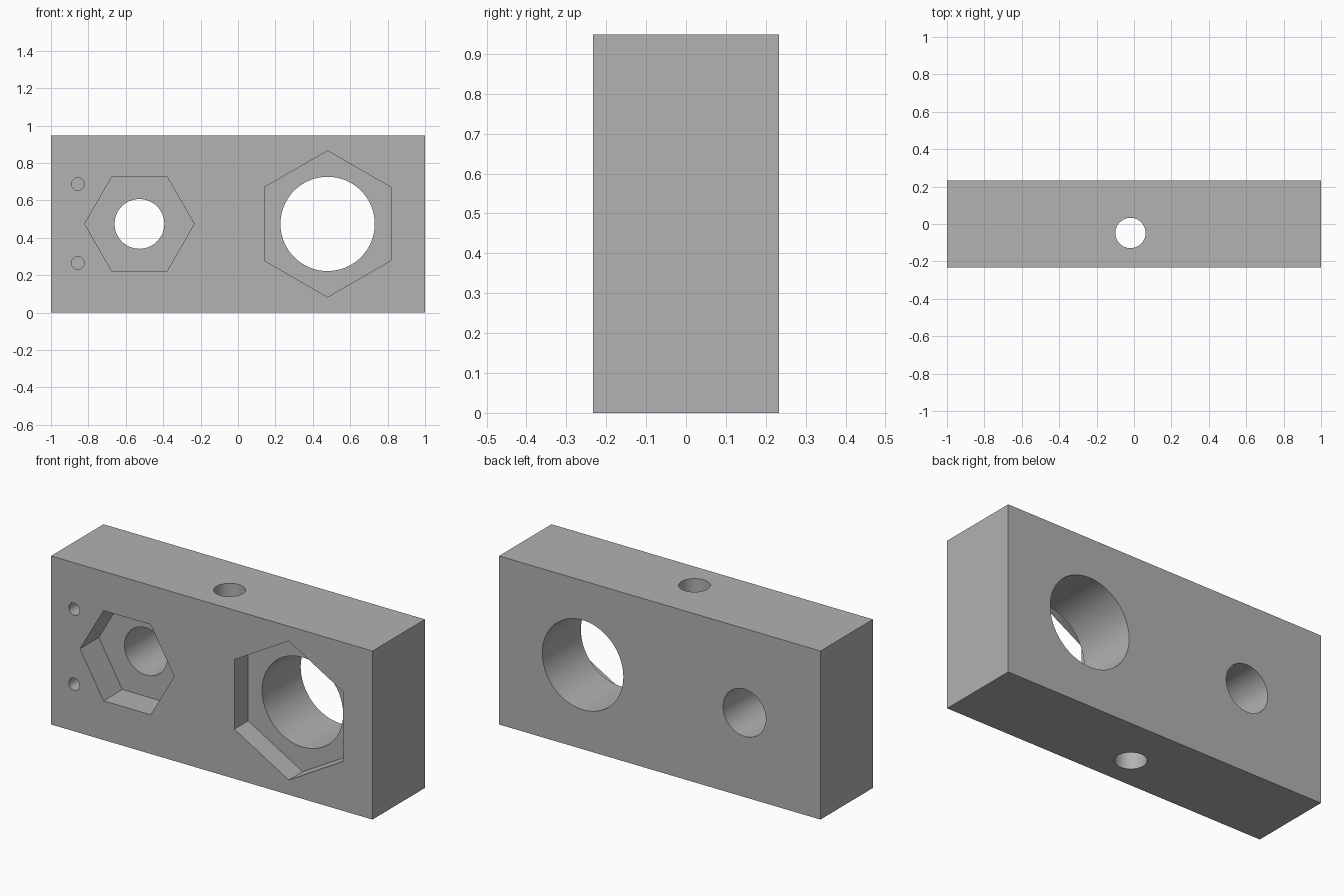
import bpy
import math

if "Cube" in bpy.data.objects:
    bpy.data.objects.remove(bpy.data.objects["Cube"])

W, D, H = 2.0, 0.466, 0.948
FRONT = -D / 2
MID = H / 2

grey = bpy.data.materials.new("plain grey")
grey.diffuse_color = (0.445, 0.445, 0.445, 1)
grey.use_nodes = True
grey.node_tree.nodes["Principled BSDF"].inputs["Base Color"].default_value = grey.diffuse_color

# Main block
bpy.ops.mesh.primitive_cube_add(size=1, location=(0, 0, MID))
block = bpy.context.object
block.name = "mounting_block"
block.scale = (W, D, H)
bpy.ops.object.transform_apply(location=True, rotation=False, scale=True)
block.data.materials.append(grey)


def cut(name, sides, radius, location, length, upright=False, turn=0.0):
    """Subtract a prism; it runs along y, or along z when upright."""
    bpy.ops.mesh.primitive_cylinder_add(vertices=sides, radius=radius, depth=length)
    cutter = bpy.context.object
    cutter.name = name
    # spin the profile about its own axis before laying it down
    cutter.rotation_euler = (0, 0, turn)
    bpy.ops.object.transform_apply(location=False, rotation=True, scale=False)
    cutter.rotation_euler = (0 if upright else math.pi / 2, 0, 0)
    cutter.location = location
    cutter.data.materials.append(grey)
    bpy.context.view_layer.objects.active = block
    mod = block.modifiers.new(name, 'BOOLEAN')
    mod.operation = 'DIFFERENCE'
    mod.solver = 'EXACT'
    mod.object = cutter
    bpy.ops.object.modifier_apply(modifier=mod.name)
    bpy.data.objects.remove(cutter, do_unlink=True)


def pocket(name, sides, radius, x, z, depth, turn=0.0):
    """Blind recess sunk into the front face."""
    over = 0.1
    cut(name, sides, radius, (x, FRONT + (depth - over) / 2, z), depth + over, turn=turn)


# Hexagonal nut pockets: small one points sideways, large one points up
pocket("small_nut_pocket", 6, 0.293, -0.527, MID, 0.167, math.pi / 6)
pocket("large_nut_pocket", 6, 0.391, 0.479, MID, 0.123)

# Round through holes
cut("small_bore", 64, 0.133, (-0.527, 0, MID), 1.0)
cut("large_bore", 96, 0.252, (0.479, 0, MID), 1.0)
cut("vertical_bore", 48, 0.081, (-0.019, -0.048, MID), 2.0, upright=True)

# Two blind pin holes
for z in (0.265, 0.687):
    pocket("pin_hole", 32, 0.034, -0.856, z, 0.167)

# Smooth bores, crisp edges
bpy.ops.object.select_all(action='DESELECT')
block.select_set(True)
bpy.context.view_layer.objects.active = block
bpy.ops.object.shade_smooth_by_angle(angle=math.radians(30))
